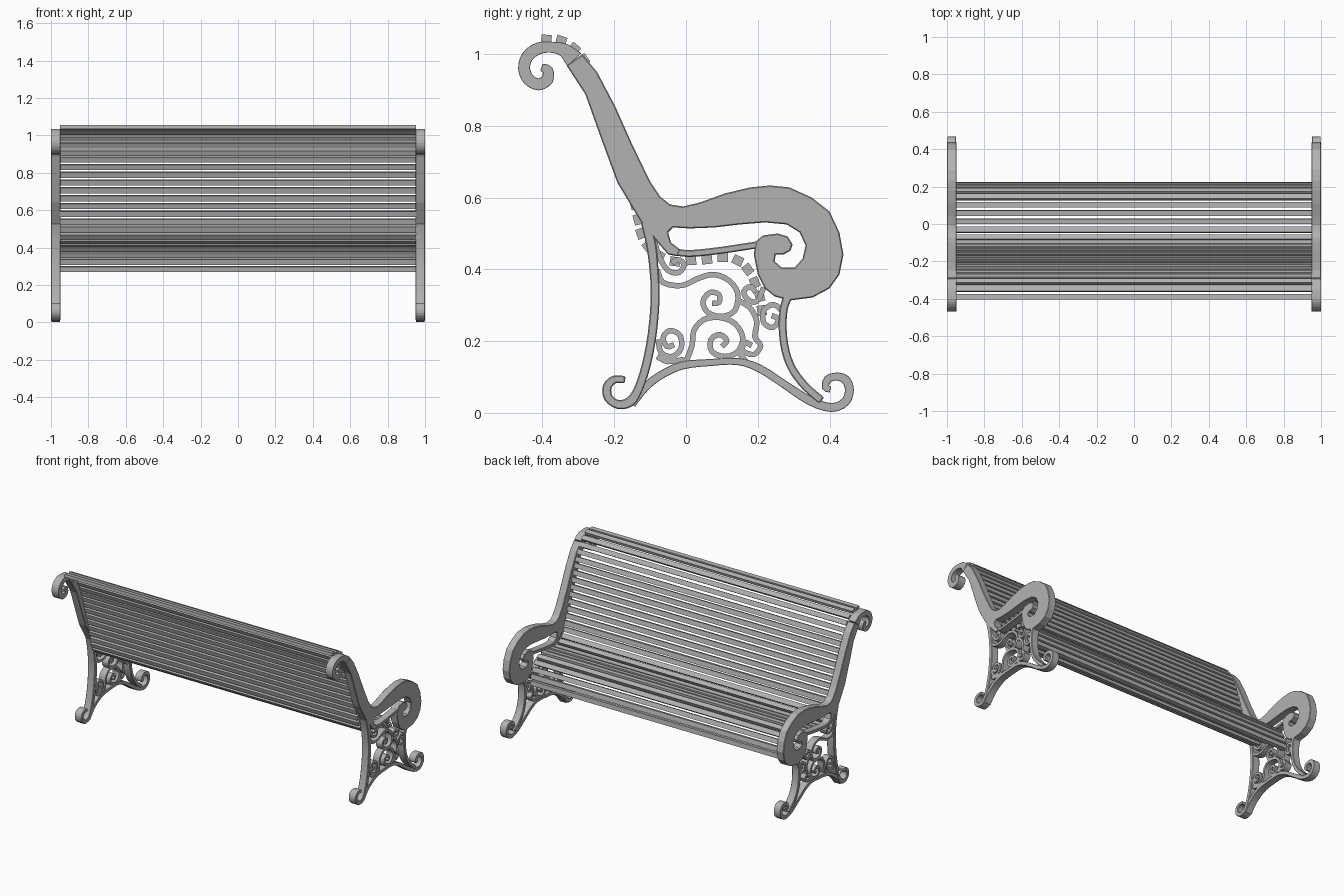
import bpy, bmesh, math
from mathutils import Vector

if "Cube" in bpy.data.objects:
    bpy.data.objects.remove(bpy.data.objects["Cube"])

# Side profiles are drafted on a sheet: 360 units per metre, v runs downward
UNIT, CENTRE, FLOOR = 360.0, 686.0, 413.3

grey = bpy.data.materials.new("grey paint")
grey.diffuse_color = (0.45, 0.45, 0.45, 1)
grey.use_nodes = True
grey.node_tree.nodes["Principled BSDF"].inputs["Base Color"].default_value = grey.diffuse_color


def plane(u, v):
    return Vector(((u - CENTRE) / UNIT, (FLOOR - v) / 358.5))


def finish(name, bm, mirror=True, bevel=0.0):
    bmesh.ops.recalc_face_normals(bm, faces=bm.faces)
    mesh = bpy.data.meshes.new(name)
    bm.to_mesh(mesh)
    bm.free()
    mesh.materials.append(grey)
    ob = bpy.data.objects.new(name, mesh)
    bpy.context.collection.objects.link(ob)
    if bevel:
        m = ob.modifiers.new("rounded edge", 'BEVEL')
        m.width, m.segments, m.angle_limit = bevel, 1, math.radians(60)
    if mirror:
        ob.modifiers.new("other end", 'MIRROR')
    return ob


def spline(pts, steps):
    """Catmull-Rom through points of any dimension."""
    pts = [Vector(p) for p in pts]
    ext = [pts[0] * 2 - pts[1]] + pts + [pts[-1] * 2 - pts[-2]]
    out = []
    for a, b, c, d in zip(ext, ext[1:], ext[2:], ext[3:]):
        for i in range(steps):
            t = i / steps
            out.append(0.5 * (2 * b + (c - a) * t + (2 * a - 5 * b + 4 * c - d) * t * t
                              + (3 * b - a - 3 * c + d) * t ** 3))
    return out + [pts[-1]]


def ribbon(bm, pts, x0, x1, width=None, steps=3):
    """Flat bar of varying width that follows a path, x0 to x1 deep."""
    if width:
        pts = [(u, v, width) for u, v in pts]
    path = spline(pts, steps)
    pos = [plane(p[0], p[1]) for p in path]
    rings = []
    for i, p in enumerate(pos):
        t = (pos[min(i + 1, len(pos) - 1)] - pos[max(i - 1, 0)]).normalized()
        n = Vector((-t.y, t.x)) * path[i][2] / UNIT / 2
        a, b = p + n, p - n
        rings.append([bm.verts.new(c) for c in ((x0, *a), (x1, *a), (x1, *b), (x0, *b))])
    for r, s in zip(rings, rings[1:]):
        for k in range(4):
            bm.faces.new((r[k], r[(k + 1) % 4], s[(k + 1) % 4], s[k]))
    bm.faces.new(rings[0])
    bm.faces.new(rings[-1])


def ribbon_part(name, paths, x0=0.951, x1=0.999, width=None, bevel=0.003):
    bm = bmesh.new()
    for pts in paths:
        ribbon(bm, pts, x0, x1, width)
    return finish(name, bm, bevel=bevel)


# Back post sweeping into the curled armrest
outline = [
    (582, 55), (597, 73), (615, 107), (632, 145), (650, 182), (660, 197), (670, 205),
    (683, 207), (700, 203), (725, 194), (750, 188), (770, 186), (790, 188), (812, 198),
    (830, 212), (840, 233), (844, 255), (840, 275), (830, 289), (813, 298), (790, 301),
    (775, 297), (765, 289), (758, 275), (754, 255), (756, 242), (763, 236), (778, 234),
    (788, 237), (793, 245), (791, 251), (784, 255), (776, 255), (775, 262), (782, 268),
    (795, 268), (803, 259), (806, 246), (800, 233), (787, 225), (765, 223), (740, 225),
    (715, 228), (690, 229), (673, 228), (668, 233), (671, 243), (680, 250), (678, 257),
    (668, 255), (655, 240), (643, 226), (632, 208), (617, 183), (600, 137), (585, 95),
    (566, 66)]
bm = bmesh.new()
base = bm.faces.new([bm.verts.new((0.95, *plane(u, v))) for u, v in outline])
ext = bmesh.ops.extrude_face_region(bm, geom=[base], use_keep_orig=True)
for v in ext["geom"]:
    if isinstance(v, bmesh.types.BMVert):
        v.co.x = 1.0
finish("back_post_and_arm", bm, bevel=0.003)

# Curl at the top of the back post
ribbon_part("top_scroll", [[
    (574, 60.5, 19), (564, 51, 14), (552, 48, 11), (538, 49, 12), (527, 57, 12),
    (523.5, 69, 12), (528, 80, 12), (538, 85, 12), (547, 80, 12), (547, 71, 11),
    (541, 68, 7)]], 0.95, 1.0)

# Bar beneath the armrest opening
ribbon_part("arm_bar", [[(672, 252), (690, 254), (720, 251), (760, 245)]], width=7)

# Legs and arched foot rail with curled feet
ribbon_part("back_leg", [[
    (645, 222, 9), (651, 245, 10), (654, 272, 9), (655, 300, 9), (652, 335, 9),
    (646, 366, 9), (638, 390, 9), (630, 402, 10), (618, 405, 9), (608, 398, 9),
    (607, 387, 9), (614, 380, 8), (625, 380, 7)]], 0.95, 1.0)
ribbon_part("front_leg", [[
    (788, 297, 9), (784, 310, 8), (783, 330, 8), (786, 352, 8), (793, 370, 8),
    (806, 387, 8), (822, 401, 8)]], 0.95, 1.0)
ribbon_part("foot_rail", [[
    (632, 405, 7), (645, 388, 8), (660, 376, 8), (682, 366, 8), (710, 363, 7),
    (738, 362, 7), (760, 369, 8), (785, 385, 8), (810, 401, 9), (832, 408, 9),
    (846, 402, 9), (850, 390, 9), (846, 380, 9), (837, 377, 8), (828, 380, 8),
    (826, 388, 7), (831, 390, 6)]], 0.952, 0.998)

# Scrollwork filling the side panel
ribbon_part("scrollwork", [
    [(657, 270), (663, 283), (682, 286), (698, 279), (714, 275), (729, 281), (738, 294),
     (735, 311), (722, 317), (708, 313), (703, 302), (710, 293), (719, 295), (719, 303), (712, 304)],
    [(654, 240), (659, 257), (668, 271), (679, 273), (684, 265), (678, 260), (672, 264)],
    [(658, 340), (661, 353), (672, 357), (681, 349), (680, 336), (670, 331), (663, 338),
     (667, 347), (674, 345)],
    [(686, 362), (692, 346), (694, 331), (704, 320), (720, 318), (735, 324), (743, 338),
     (738, 352), (725, 357), (712, 352), (711, 340), (720, 335), (727, 341), (722, 347)],
    [(764, 288), (757, 302), (748, 300), (744, 292), (751, 287), (756, 293)],
    [(737, 300), (750, 308), (757, 322), (755, 337), (761, 346), (754, 355), (743, 351),
     (745, 343), (752, 346)],
    [(783, 312), (774, 305), (764, 311), (764, 323), (773, 328), (779, 320), (772, 316)],
    [(738, 352), (746, 362)],
    [(657, 357), (668, 362), (684, 360)],
], 0.953, 0.997, width=5.5, bevel=0)

# Slats: even spacing over the back, then the seat and its rolled front edge
back_path = spline([(546, 39), (560, 40), (573, 47), (583, 58), (598, 88), (612, 130),
                    (625, 175), (638, 220)], 12)
lengths = [0.0]
for a, b in zip(back_path, back_path[1:]):
    lengths.append(lengths[-1] + (b - a).length)
count = round(lengths[-1] / 15.2)
centres = []
for i in range(count):
    want = lengths[-1] * i / count
    k = min(range(len(lengths)), key=lambda j: abs(lengths[j] - want))
    centres.append(back_path[k])
centres += [Vector(p) for p in (
    (638, 220), (641, 234), (648, 247), (659, 256), (675, 262), (691, 261), (707, 260),
    (723, 258), (738, 261), (748, 270), (755, 283), (760, 297), (762, 311))]
for i, c in enumerate(centres):
    t = (centres[min(i + 1, len(centres) - 1)] - centres[max(i - 1, 0)]).normalized()
    n = Vector((-t.y, t.x))
    half = 5.2 * t
    deep = (3.5 if i < count else 4.6) * n
    bm = bmesh.new()
    ends = []
    for x in (-0.951, 0.951):
        corners = (c + half + deep, c - half + deep, c - half - deep, c + half - deep)
        ends.append([bm.verts.new((x, *plane(*q))) for q in corners])
    for k in range(4):
        bm.faces.new((ends[0][k], ends[0][(k + 1) % 4], ends[1][(k + 1) % 4], ends[1][k]))
    bm.faces.new(ends[0])
    bm.faces.new(ends[1])
    finish(("back_slat" if i < count else "seat_slat") + f"_{i + 1}", bm, mirror=False)
